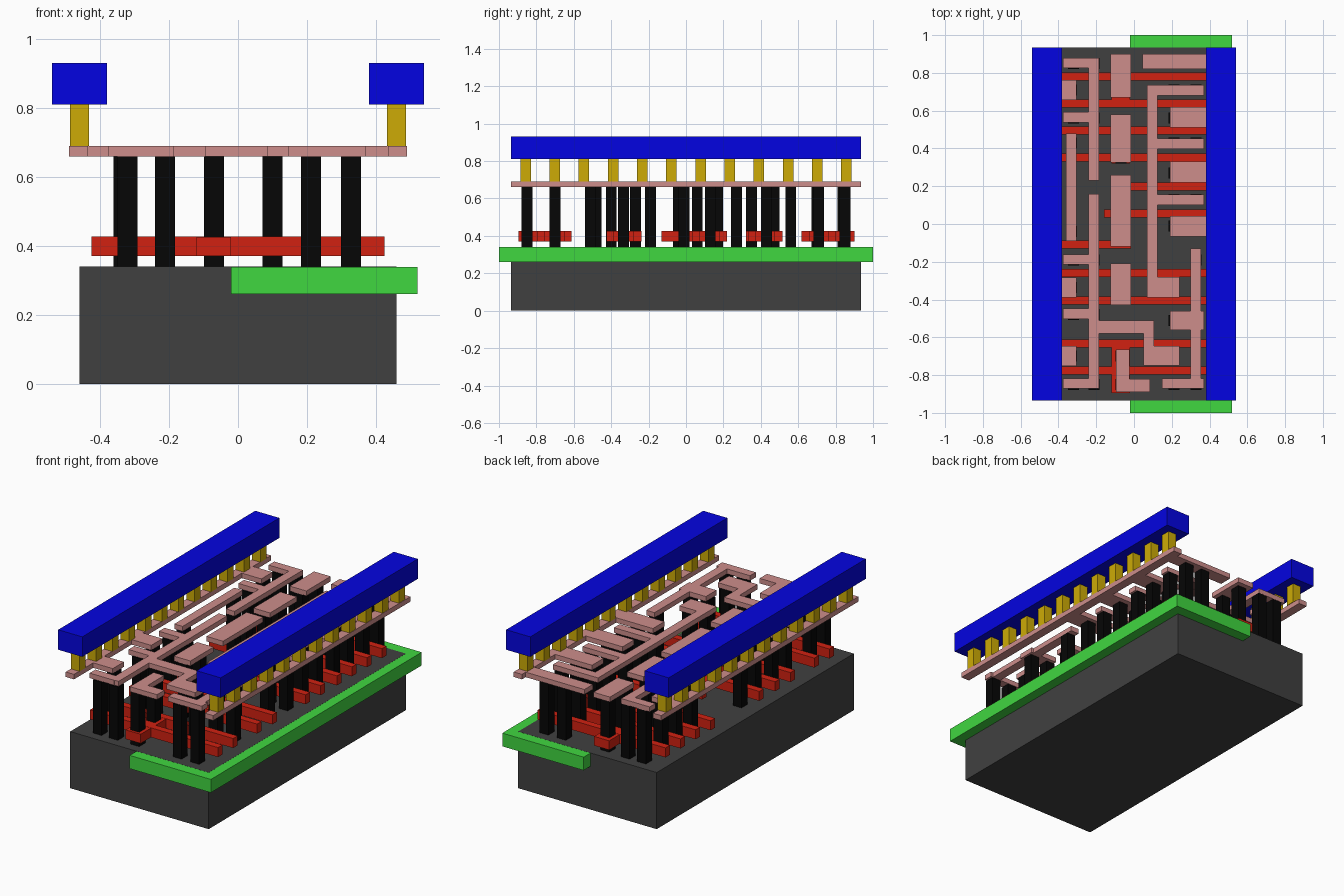
import bpy, bmesh


def material(name, rgb):
    # displayed colour -> linear diffuse colour
    m = bpy.data.materials.new(name)
    m.diffuse_color = [(c / 255) ** 2.2 for c in rgb] + [1]
    return m


DARK = material("dark_grey", (66, 66, 66))
GREEN = material("green", (66, 214, 66))
RED = material("red", (208, 38, 24))
BLACK = material("black", (14, 14, 14))
PINK = material("pink", (204, 140, 138))
GOLD = material("gold", (204, 170, 15))
BLUE = material("blue", (12, 12, 224))


def boxes(name, mat, z0, z1, rects):
    """One object made of boxes; each rect is (x0, x1, y0, y1)."""
    bm = bmesh.new()
    for x0, x1, y0, y1 in rects:
        for v in bmesh.ops.create_cube(bm, size=1)["verts"]:
            v.co = ((x0 + x1) / 2 + v.co.x * (x1 - x0),
                    (y0 + y1) / 2 + v.co.y * (y1 - y0),
                    (z0 + z1) / 2 + v.co.z * (z1 - z0))
    me = bpy.data.meshes.new(name)
    bm.to_mesh(me)
    bm.free()
    me.materials.append(mat)
    ob = bpy.data.objects.new(name, me)
    bpy.context.collection.objects.link(ob)
    return ob


# Base block and the well set into its right half
boxes("substrate", DARK, 0, 0.34, [(-0.46, 0.46, -0.935, 0.935)])
boxes("well", GREEN, 0.26, 0.3395, [(-0.02, 0.52, -1, 1)])

# Red gate bars with the landing pads that join them
gates = [(-0.425, 0.425, y - 0.021, y + 0.021) for y in
         (0.78, 0.638, 0.495, 0.353, -0.26, -0.405, -0.632, -0.775)]
gates += [(-0.125, 0.425, 0.178, 0.22), (-0.16, 0.425, 0.034, 0.076),
          (-0.425, -0.015, -0.13, -0.088)]
boxes("gate_bars", RED, 0.37, 0.427, gates)
boxes("gate_pads", RED, 0.371, 0.426,
      [(-0.12, -0.02, a, b) for a, b in
       ((0.62, 0.9), (0.32, 0.515), (-0.13, 0.22),
        (-0.425, -0.24), (-0.895, -0.612))])

# Black contact posts, listed by column
columns = {
    -0.332: (0.71, 0.43, -0.04, -0.335, -0.70),
    -0.32: (0.85, 0.56, -0.19, -0.48, -0.85),
    -0.212: (0.85, 0.56, -0.19, -0.48, -0.85),
    -0.07: (0.84, 0.70, 0.47, 0.35, 0.17, 0.06, -0.27, -0.40, -0.70, -0.85),
    0.10: (-0.335,),
    0.212: (0.85, 0.71, 0.56, 0.43, 0.27, 0.13, -0.01,
            -0.335, -0.51, -0.70, -0.85),
    0.328: (0.85, 0.71, 0.56, 0.43, 0.27, 0.13, -0.01,
            -0.19, -0.51, -0.85),
}
h = 0.029
boxes("contact_posts", BLACK, 0.34, 0.66,
      [(x - h, x + h, y - h, y + h) for x, ys in columns.items() for y in ys])

# Pink wiring: side rails and the tabs that reach them
boxes("wire_rails", PINK, 0.66, 0.69,
      [(-0.49, -0.435, -0.935, 0.935), (0.435, 0.49, -0.935, 0.935)])
tabs = [(-0.45, -0.305, y - 0.053, y + 0.053) for y in (0.71, -0.335, -0.70)]
tabs += [(0.19, 0.45, y - 0.055, y + 0.055) for y in (0.565, 0.275, -0.012)]
tabs += [(0.045, 0.45, 0.82, 0.90)]
boxes("rail_tabs", PINK, 0.66, 0.69, tabs)

# Left wiring net
left = [(-0.24, -0.185, 0.23, 0.88), (-0.24, -0.185, -0.87, 0.16),
        (-0.36, -0.305, -0.09, 0.48)]
left += [(-0.375, -0.212, y - 0.027, y + 0.027)
         for y in (0.853, 0.565, -0.188, -0.475, -0.845)]
left += [(-0.24, 0.105, -0.58, -0.51), (0.05, 0.105, -0.75, -0.51),
         (0.05, 0.24, -0.75, -0.645)]
boxes("left_wiring", PINK, 0.66, 0.69, left)

# Middle pads
boxes("middle_wiring", PINK, 0.66, 0.69,
      [(-0.125, -0.015, a, b) for a, b in
       ((0.67, 0.9), (0.325, 0.58), (-0.12, 0.26), (-0.43, -0.21))]
      + [(-0.095, -0.025, -0.89, -0.665), (-0.095, 0.085, -0.89, -0.82)])

# Right wiring net
right = [(0.07, 0.125, -0.39, 0.735), (0.07, 0.24, -0.39, -0.28),
         (0.30, 0.355, -0.87, -0.13), (0.19, 0.37, -0.56, -0.46),
         (0.147, 0.37, -0.872, -0.818)]
right += [(0.07, 0.37, y - 0.027, y + 0.027) for y in (0.708, 0.425, 0.128)]
boxes("right_wiring", PINK, 0.66, 0.69, right)

# Gold vias and the blue power bars on top
for side, s in (("left", -1), ("right", 1)):
    cx = 0.46 * s
    boxes(side + "_vias", GOLD, 0.69, 0.81,
          [(cx - 0.028, cx + 0.028, y - 0.028, y + 0.028)
           for y in [-0.858 + i * 0.156 for i in range(12)]])
    boxes(side + "_power_bar", BLUE, 0.81, 0.93,
          [(cx - 0.08, cx + 0.08, -0.935, 0.935)])
